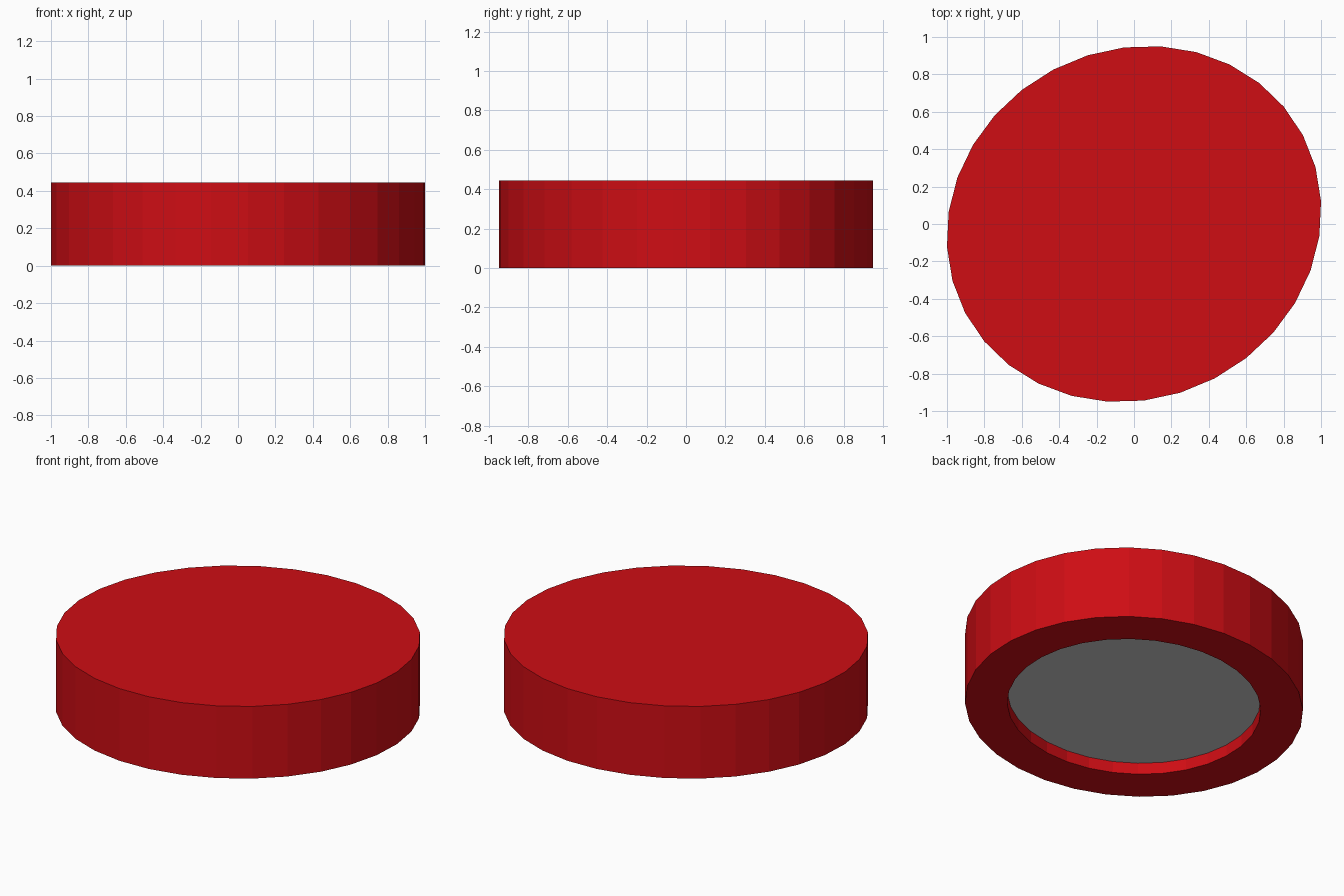
import bpy, bmesh, math

if "Cube" in bpy.data.objects:
    bpy.data.objects.remove(bpy.data.objects["Cube"])

SIDES = 32
# Conjugate axes of the slightly skewed, elliptical outline
AX, AY = (1.0, 0.122), (-0.053, 0.944)


def ring(bm, scale, z):
    verts = []
    for i in range(SIDES):
        t = 2 * math.pi * i / SIDES
        c, s = scale * math.cos(t), scale * math.sin(t)
        verts.append(bm.verts.new((AX[0] * c + AY[0] * s, AX[1] * c + AY[1] * s, z)))
    return verts


def lathe(name, profile, color=None):
    """Stack elliptical rings along a (scale, z) profile and cap both ends."""
    bm = bmesh.new()
    rings = [ring(bm, s, z) for s, z in profile]
    for a, b in zip(rings, rings[1:]):
        for i in range(SIDES):
            j = (i + 1) % SIDES
            bm.faces.new((a[i], a[j], b[j], b[i]))
    bm.faces.new(rings[0])
    bm.faces.new(rings[-1])
    bmesh.ops.recalc_face_normals(bm, faces=bm.faces)
    mesh = bpy.data.meshes.new(name)
    bm.to_mesh(mesh)
    bm.free()
    obj = bpy.data.objects.new(name, mesh)
    bpy.context.collection.objects.link(obj)
    if color:
        mat = bpy.data.materials.new(name + "_color")
        mat.diffuse_color = color
        mat.use_nodes = True
        mat.node_tree.nodes["Principled BSDF"].inputs["Base Color"].default_value = mat.diffuse_color
        mesh.materials.append(mat)
    return obj


# Red shell, open underneath
lathe("cap_shell", [(1, 0.445), (1, 0), (0.75, 0), (0.75, 0.38)], (0.62, 0.004, 0.007, 1))

# Grey disc set slightly into the underside
lathe("base_disc", [(0.749, 0.07), (0.749, 0.375)])
